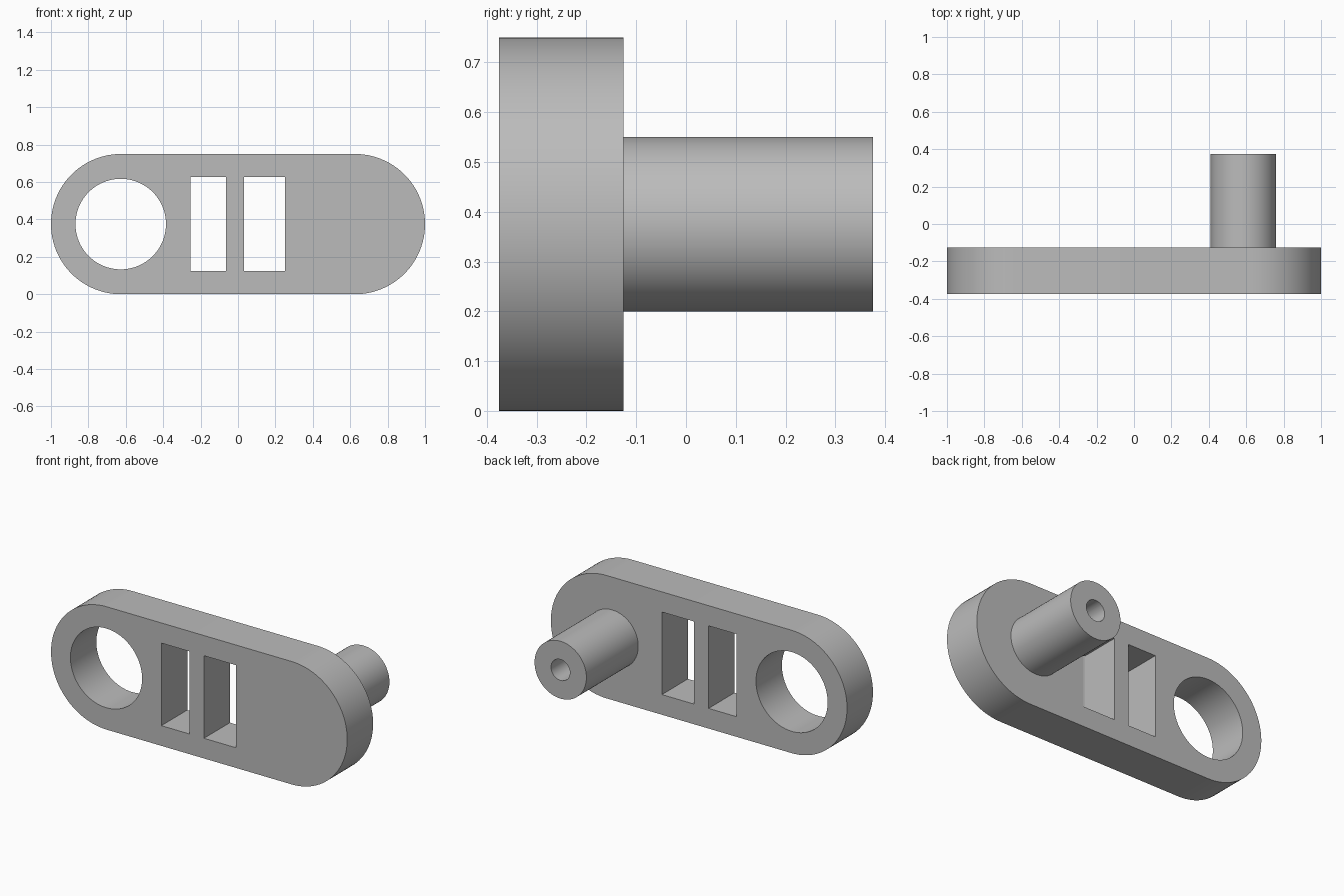
import bpy
import bmesh
from math import sin, cos, pi, radians

if "Cube" in bpy.data.objects:
    bpy.data.objects.remove(bpy.data.objects["Cube"], do_unlink=True)

grey = bpy.data.materials.new("plain grey")
grey.use_nodes = True
grey.diffuse_color = (0.5, 0.5, 0.5, 1)
grey.node_tree.nodes["Principled BSDF"].inputs["Base Color"].default_value = (0.5, 0.5, 0.5, 1)

MID = 0.375                    # height of the centre line
FRONT, FACE, BACK = -0.375, -0.125, 0.375


def arc(cx, r, start=0.0, sweep=2 * pi, n=96):
    """Points of an arc or, by default, a full circle in the x-z plane."""
    closed = sweep >= 2 * pi
    count = n if closed else n + 1
    return [(cx + r * cos(start + sweep * i / n), MID + r * sin(start + sweep * i / n))
            for i in range(count)]


def rect(x0, x1, z0, z1):
    return [(x0, z0), (x1, z0), (x1, z1), (x0, z1)]


def prism(name, profile, y0, y1):
    """Extrude an x-z profile from y0 to y1."""
    bm = bmesh.new()
    base = bm.faces.new([bm.verts.new((x, y0, z)) for x, z in profile])
    out = bmesh.ops.extrude_face_region(bm, geom=[base])
    for v in out["geom"]:
        if isinstance(v, bmesh.types.BMVert):
            v.co.y = y1
    bmesh.ops.recalc_face_normals(bm, faces=bm.faces)
    mesh = bpy.data.meshes.new(name)
    bm.to_mesh(mesh)
    bm.free()
    mesh.materials.append(grey)
    obj = bpy.data.objects.new(name, mesh)
    bpy.context.collection.objects.link(obj)
    return obj


def activate(obj):
    bpy.ops.object.select_all(action="DESELECT")
    obj.select_set(True)
    bpy.context.view_layer.objects.active = obj


def cut(obj, profile, y0, y1):
    """Subtract an extruded profile and discard the cutter."""
    cutter = prism("cutter", profile, y0, y1)
    cutter.hide_render = True
    mod = obj.modifiers.new("cut", "BOOLEAN")
    mod.operation, mod.solver, mod.object = "DIFFERENCE", "EXACT", cutter
    activate(obj)
    bpy.ops.object.modifier_apply(modifier=mod.name)
    bpy.data.objects.remove(cutter, do_unlink=True)


# Round-ended plate with a large hole and two slots
outline = arc(0.625, MID, -pi / 2, pi, 48) + arc(-0.625, MID, pi / 2, pi, 48)
plate = prism("link_plate", outline, FRONT, FACE)
through = (FRONT - 0.1, FACE + 0.1)
cut(plate, arc(-0.627, 0.242), *through)
for x0, x1 in ((-0.255, -0.065), (0.033, 0.25)):
    cut(plate, rect(x0, x1, 0.123, 0.627), *through)

# Pin on the back with a blind bore in its end
pin = prism("pin", arc(0.585, 0.175), FACE - 0.01, BACK)
cut(pin, arc(0.585, 0.064, n=48), FACE + 0.005, BACK + 0.1)

for obj in (plate, pin):
    activate(obj)
    bpy.ops.object.shade_smooth_by_angle(angle=radians(30))
